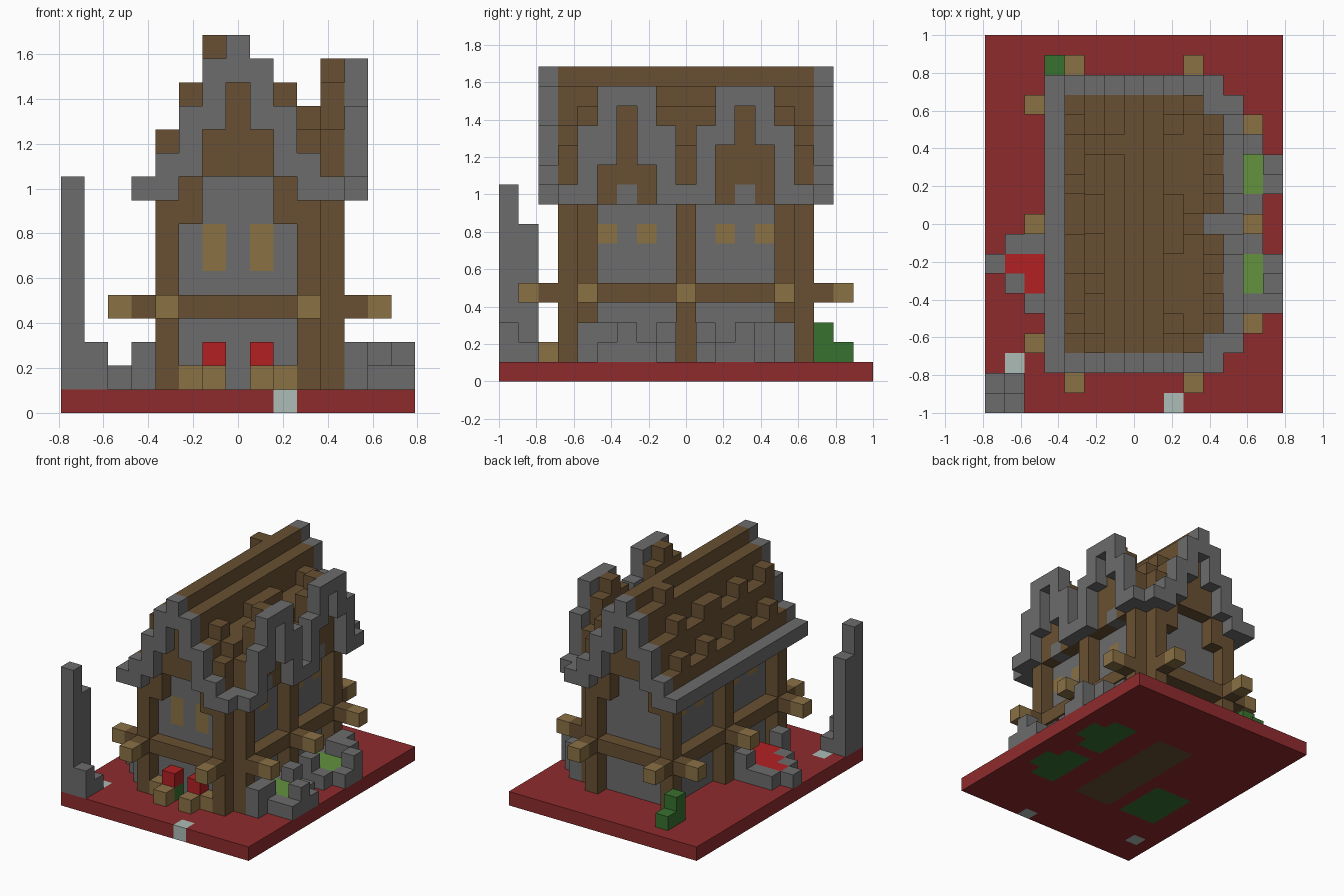
import bpy
import bmesh
from mathutils import Vector

default_cube = bpy.data.objects.get("Cube")
if default_cube:
    bpy.data.objects.remove(default_cube, do_unlink=True)

UNIT = 2 / 19
ORIGIN = Vector((-7.5, -9.5, 0))
DEPTH = 18  # last row index from front to back


def srgb(*channels):
    return [((c / 255 + 0.055) / 1.055) ** 2.4 for c in channels] + [1.0]


PALETTE = {
    "dark red ground": srgb(143, 43, 45),
    "grey stone": srgb(108, 108, 108),
    "brown timber": srgb(104, 80, 50),
    "tan wood": srgb(139, 113, 69),
    "bright red petals": srgb(178, 33, 34),
    "dark green leaves": srgb(57, 113, 47),
    "light green grass": srgb(99, 146, 63),
    "pale stone": srgb(172, 188, 182),
}
materials = {}
for title, colour in PALETTE.items():
    material = bpy.data.materials.new(title)
    material.use_nodes = True
    material.diffuse_color = colour
    material.node_tree.nodes["Principled BSDF"].inputs["Base Color"].default_value = colour
    materials[title] = material

cells = {}      # block position -> part name
part_colour = {}  # part name -> colour name


def part(name, colour):
    """Register a part and return a function that fills blocks with it."""
    part_colour[name] = colour

    def span(value):
        return range(value[0], value[1] + 1) if isinstance(value, tuple) else (value,)

    def fill(x, y, z, mirror=False):
        for i in span(x):
            for j in span(y):
                for k in span(z):
                    cells[i, j, k] = name
                    if mirror:
                        cells[i, DEPTH - j, k] = name
    return fill


ground = part("ground_plate", "dark red ground")
floor = part("floor", "brown timber")
bed = part("garden_soil", "dark green leaves")
slab = part("stepping_stones", "pale stone")
wall = part("walls", "grey stone")
roof = part("roof", "brown timber")
lump = part("roof_shingles", "brown timber")
trim = part("gable_trim", "grey stone")
eave = part("eaves", "grey stone")
post = part("posts", "brown timber")
beam = part("beams", "brown timber")
beam_end = part("beam_ends", "tan wood")
window = part("windows", "tan wood")
dormer_body = part("dormer_walls", "brown timber")
dormer_trim = part("dormer_trim", "grey stone")
planter = part("planter_boxes", "tan wood")
leaves = part("leaves", "dark green leaves")
petals = part("flowers", "bright red petals")
grass = part("grass", "light green grass")
garden_wall = part("garden_walls", "grey stone")
pillar = part("broken_pillar", "grey stone")

# Ground plate with inlaid floor, soil and stones
ground((0, 14), (0, DEPTH), 0)
floor((6, 8), (5, 13), 0)
for row in (5, 10):
    bed((11, 12), (row, row + 3), 0)
    bed(13, (row + 1, row + 2), 0)
bed((2, 4), (5, 8), 0)
slab(9, 0, 0)
slab(1, 2, 0)

# Stone body of the house
wall((5, 10), (4, 14), (1, 9))

# Stepped roof, symmetric about the ridge column
RIDGE = 7
for step, top in enumerate((15, 14, 12, 10)):
    for column in {RIDGE - step, RIDGE + step}:
        roof(column, (3, 15), (9, top))
        trim(column, 2, (max(top - 2, 9) if step else 14, top), mirror=True)
for column in (3, 11):
    eave(column, (2, 16), 9)

# Recessed wall panel in both gables
for column in (6, 7, 8):
    for row in (3, 15):
        cells.pop((column, row, 9), None)
    wall(column, 4, 9, mirror=True)
for column in (5, 9):
    post(column, 3, 8, mirror=True)

# Raised shingles scattered over the roof slopes
for column, height, rows in (
    (4, 11, (4, 7, 8, 11, 14)),
    (5, 13, (3, 6, 9, 10, 13)),
    (6, 15, (13,)),
    (9, 13, (4, 8, 9, 10, 14)),
    (10, 11, (3, 9, 15)),
):
    for row in rows:
        lump(column, row, height)

# Two dormers on the left slope
for centre in (6, 12):
    dormer_body((9, 10), (centre - 2, centre + 2), (9, 12))
    dormer_body(11, (centre - 2, centre + 2), (9, 11))
    dormer_body(11, (centre - 1, centre + 1), (12, 13))
    dormer_body(11, centre, 14)
    wall(11, centre, 9)
    dormer_trim(12, (centre - 1, centre + 1), 14)
    for side in (-1, 1):
        dormer_trim(12, centre + side, (12, 13))
        dormer_trim(12, centre + 2 * side, (9, 12))
        dormer_trim(12, centre + 3 * side, 9)
for row in (5, 7):
    dormer_trim(12, row, 11)

# Timber posts
for column in (4, 10):
    post(column, 3, (1, 8), mirror=True)
post(4, 9, (1, 8))
for row in (4, 9, 14):
    post(11, row, (1, 8))

# Belt of beams with protruding ends
BELT = 4
beam((4, 10), 3, BELT, mirror=True)
beam(4, (3, 15), BELT)
beam(11, (4, 14), BELT)
for column in (4, 10):
    beam(column, 2, BELT, mirror=True)
    beam_end(column, 1, BELT, mirror=True)
for row in (3, 9, 15):
    beam(3, row, BELT)
    beam_end(2, row, BELT)
for row in (4, 9, 14):
    beam(12, row, BELT)
    beam_end(13, row, BELT)

# Windows set flush in the walls
for column in (6, 8):
    window(column, 4, (6, 7))
for row in (5, 7):
    window(10, row, 7, mirror=True)
    window(5, row, 7, mirror=True)

# Flower boxes by the front wall
for inner, outer in ((6, 5), (8, 9)):
    planter(inner, 2, 1)
    planter(outer, 3, 1)
    leaves(inner, 3, 1)
    petals(inner, 3, 2)

# Walled lawns below the dormers
for start, end in ((5, 8), (10, 13)):
    grass((11, 13), (start + 1, end - 1), 1)
    garden_wall((11, 13), start, 1)
    garden_wall((11, 13), end, 1)
    garden_wall(14, (start + 1, end - 1), 1)
    for row in (start, end):
        garden_wall(12, row, 2)
garden_wall(14, 5, 1)
garden_wall(14, 6, 2)
garden_wall(14, 12, 2)
garden_wall(13, 13, 2)
for row in (4, 14):
    garden_wall(12, row, (1, 2))

# Walled flower bed on the other side
petals((2, 4), (6, 7), 1)
petals(1, 7, 1)
petals((3, 4), 5, 1)
for column, row in ((0, 7), (1, 8), (2, 8), (1, 6), (2, 5)):
    garden_wall(column, row, 1)
for row in (4, 8):
    garden_wall(3, row, (1, 2))

# Bush at the back and broken pillar at the front corner
leaves(3, 16, (1, 2))
leaves(3, 17, 1)
pillar(0, 0, (1, 9))
pillar(0, 1, (1, 7))
pillar(1, 0, (1, 2))
pillar(1, 1, 1)


def build(name):
    """Turn the blocks of one part into a mesh of its exposed faces."""
    bm = bmesh.new()
    for cell in [c for c, owner in cells.items() if owner == name]:
        for axis in range(3):
            for sign in (-1, 1):
                normal = Vector((0, 0, 0))
                normal[axis] = sign
                if tuple(int(a + b) for a, b in zip(cell, normal)) in cells:
                    continue
                u = Vector((0, 0, 0))
                u[(axis + 1) % 3] = 0.5
                v = normal.cross(u)
                middle = Vector(cell) + Vector((0.5, 0.5, 0.5)) + normal / 2
                corners = (middle - u - v, middle + u - v, middle + u + v, middle - u + v)
                bm.faces.new([bm.verts.new((c + ORIGIN) * UNIT) for c in corners])
    bmesh.ops.remove_doubles(bm, verts=bm.verts, dist=UNIT / 100)
    mesh = bpy.data.meshes.new(name)
    bm.to_mesh(mesh)
    bm.free()
    mesh.materials.append(materials[part_colour[name]])
    bpy.context.collection.objects.link(bpy.data.objects.new(name, mesh))


for part_name in part_colour:
    build(part_name)
